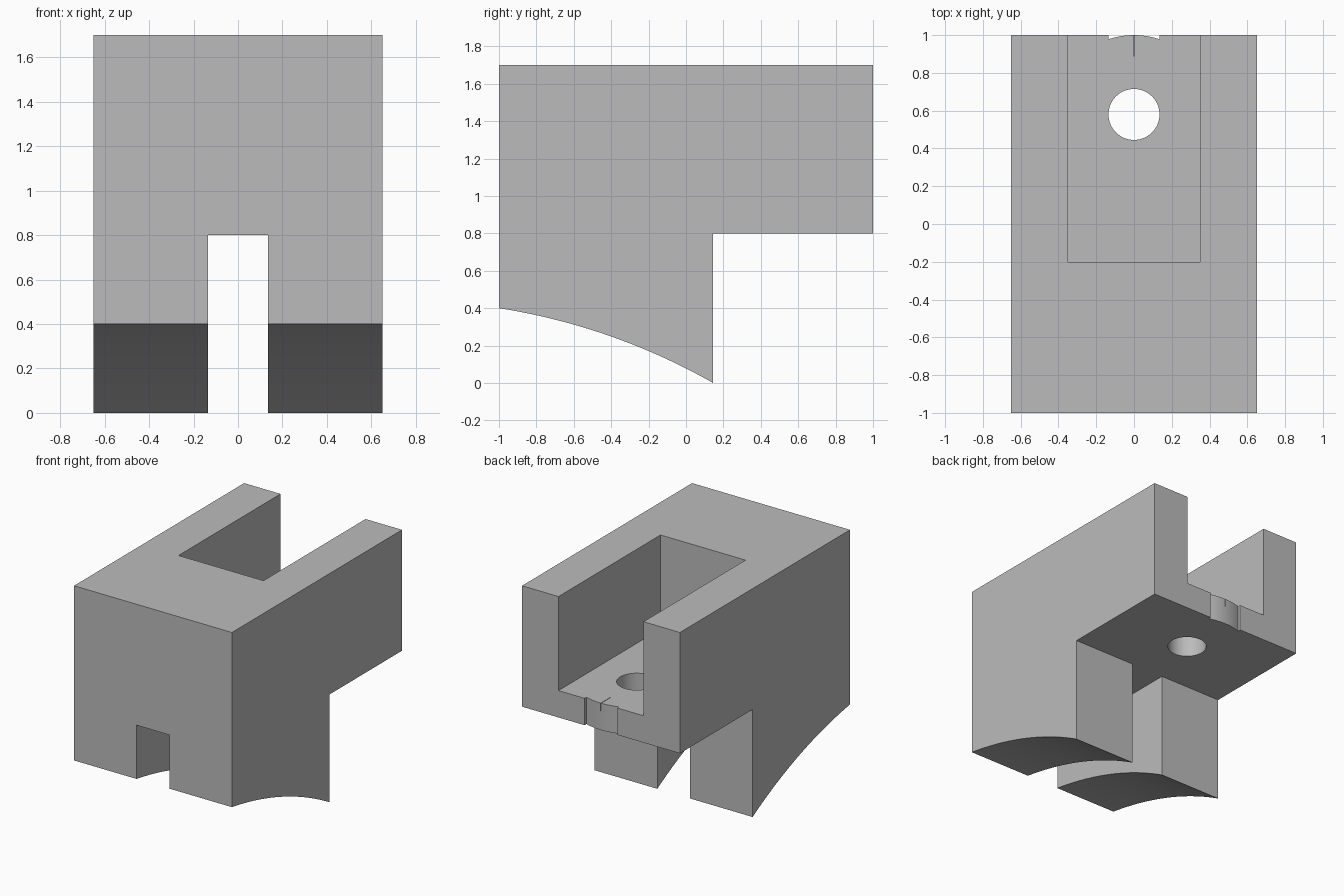
import bpy, bmesh, math
from mathutils import Vector

cube = bpy.data.objects.get("Cube")
if cube:
    bpy.data.objects.remove(cube, do_unlink=True)

grey = bpy.data.materials.new("plain grey")
grey.use_nodes = True
colour = (0.5, 0.5, 0.5, 1)
grey.diffuse_color = colour
grey.node_tree.nodes["Principled BSDF"].inputs["Base Color"].default_value = colour


def prism(name, outline, axis, low, high):
    """Extrude an outline from low to high along x (outline in y, z) or z (outline in x, y)."""
    bm = bmesh.new()
    place = (lambda a, b: (low, a, b)) if axis == "x" else (lambda a, b: (a, b, low))
    face = bm.faces.new([bm.verts.new(place(a, b)) for a, b in outline])
    grown = bmesh.ops.extrude_face_region(bm, geom=[face])["geom"]
    for v in grown:
        if isinstance(v, bmesh.types.BMVert):
            v.co["xyz".index(axis)] = high
    bmesh.ops.recalc_face_normals(bm, faces=bm.faces)
    mesh = bpy.data.meshes.new(name)
    bm.to_mesh(mesh)
    bm.free()
    obj = bpy.data.objects.new(name, mesh)
    mesh.materials.append(grey)
    bpy.context.collection.objects.link(obj)
    return obj


def box(x, y0, y1):
    return [(-x, y0), (x, y0), (x, y1), (-x, y1)]


def arc(start, end, sag, steps):
    """Points of a shallow arc bulging by sag to the left of start-end."""
    a, b = Vector(start), Vector(end)
    d = b - a
    side = Vector((-d.y, d.x)).normalized()
    half = d.length / 2
    r = (half * half + sag * sag) / (2 * sag)
    centre = (a + b) / 2 - side * (r - sag)
    span = math.asin(half / r)
    pts = []
    for i in range(steps + 1):
        t = span * (2 * i / steps - 1)
        pts.append(tuple(centre + d.normalized() * r * math.sin(t) + side * r * math.cos(t)))
    return pts


# Side profile: block with a curved underside and a rear overhang
profile = arc((-1, 0.4), (0.145, 0), 0.055, 32)
profile += [(0.145, 0.8), (1, 0.8), (1, 1.7), (-1, 1.7)]
body = prism("bracket_body", profile, "x", -0.65, 0.65)

# Cutters: rear pocket, gap between legs, bolt hole, curved rear notch, index slit
hole_y, slot = 0.58, 0.135
circle = [(slot * math.cos(i * math.tau / 64), hole_y + slot * math.sin(i * math.tau / 64))
          for i in range(64)]
notch = [(-slot, 1.1)] + arc((-slot, 0.978), (slot, 0.978), 0.022, 16) + [(slot, 1.1)]
cutters = [
    prism("pocket_cutter", box(0.35, -0.2, 1.2), "z", 1.0, 1.9),
    prism("leg_gap_cutter", box(slot, -1.2, 0.3), "z", -0.2, 0.8),
    prism("hole_cutter", circle, "z", 0.6, 1.2),
    prism("notch_cutter", notch, "z", 0.6, 1.2),
    prism("slit_cutter", box(0.002, 0.89, 1.1), "z", 0.94, 1.2),
]

bpy.ops.object.select_all(action="DESELECT")
bpy.context.view_layer.objects.active = body
body.select_set(True)
for cutter in cutters:
    mod = body.modifiers.new(cutter.name, "BOOLEAN")
    mod.operation = "DIFFERENCE"
    mod.solver = "EXACT"
    mod.object = cutter
    bpy.ops.object.modifier_apply(modifier=mod.name)
    bpy.data.objects.remove(cutter, do_unlink=True)

bpy.ops.object.shade_smooth_by_angle(angle=math.radians(30))
